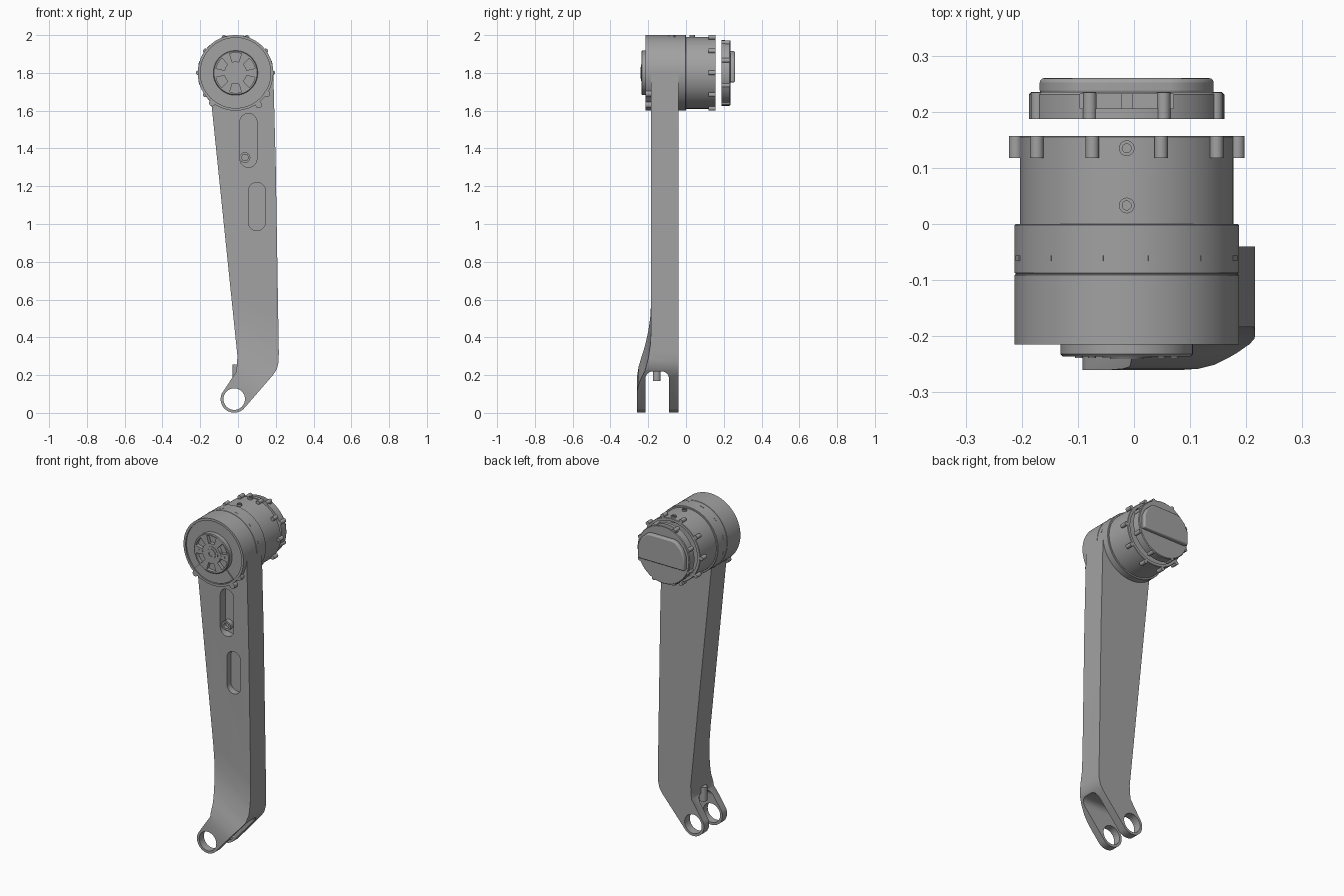
import bpy, bmesh
from math import sin, cos, pi, radians
from mathutils import Vector

cube = bpy.data.objects.get("Cube")
if cube:
    bpy.data.objects.remove(cube, do_unlink=True)

grey = bpy.data.materials.new("machined grey")
grey.use_nodes = True
grey.diffuse_color = (0.36, 0.36, 0.36, 1)
grey.node_tree.nodes["Principled BSDF"].inputs["Base Color"].default_value = (0.36, 0.36, 0.36, 1)

AX, AZ = -0.013, 1.8     # motor axis
PX, PZ = -0.02, 0.073    # fork pivot axis


def finish(name, bm):
    bmesh.ops.recalc_face_normals(bm, faces=bm.faces)
    me = bpy.data.meshes.new(name)
    bm.to_mesh(me)
    bm.free()
    me.materials.append(grey)
    ob = bpy.data.objects.new(name, me)
    bpy.context.collection.objects.link(ob)
    return ob


def extrude(name, base, step):
    """Closed outline of 3D points swept along a vector."""
    bm = bmesh.new()
    face = bm.faces.new([bm.verts.new(p) for p in base])
    new = bmesh.ops.extrude_face_region(bm, geom=[face])["geom"]
    moved = [v for v in new if isinstance(v, bmesh.types.BMVert)]
    bmesh.ops.translate(bm, verts=moved, vec=step)
    return finish(name, bm)


def plate(name, pts, y0, y1):
    """Outline in x, z extruded along y."""
    return extrude(name, [(x, y0, z) for x, z in pts], (0, y1 - y0, 0))


def arc(cx, cz, r, a0, a1, n=16):
    angles = [radians(a0 + (a1 - a0) * i / n) for i in range(n + 1)]
    return [(cx + r * cos(a), cz + r * sin(a)) for a in angles]


def circle(cx, cz, r, n=32):
    return arc(cx, cz, r, 0, 360, n)[:-1]


def sector(r0, r1, a0, a1):
    return arc(AX, AZ, r1, a0, a1) + arc(AX, AZ, r0, a1, a0)


def obround(cx, z0, z1, r):
    return arc(cx, z1 - r, r, 0, 180) + arc(cx, z0 + r, r, 180, 360)


def lathe(name, profile, segs=96):
    """Outline of (radius, y) turned about the motor axis."""
    bm = bmesh.new()
    verts = [bm.verts.new((AX + r, y, AZ)) for r, y in profile]
    edges = [bm.edges.new(p) for p in zip(verts, verts[1:])]
    bmesh.ops.spin(bm, geom=verts + edges, cent=(AX, 0, AZ), axis=(0, 1, 0),
                   angle=2 * pi, steps=segs)
    bmesh.ops.remove_doubles(bm, verts=bm.verts, dist=1e-5)
    return finish(name, bm)


def boolean(ob, cutter, operation="DIFFERENCE"):
    mod = ob.modifiers.new("cut", "BOOLEAN")
    mod.object, mod.operation, mod.solver = cutter, operation, "EXACT"
    bpy.context.view_layer.objects.active = ob
    bpy.ops.object.modifier_apply(modifier=mod.name)
    bpy.data.objects.remove(cutter, do_unlink=True)


def bevel(ob, width, angle=30):
    mod = ob.modifiers.new("bevel", "BEVEL")
    mod.width, mod.segments, mod.angle_limit = width, 3, radians(angle)


# Leg: front outline intersected with a flared side outline
front = [(-0.142, 1.65), (-0.1, 1.76), (0.187, 1.8), (0.2, 1.3), (0.216, 0.32),
         (0.215, 0.27), (0.205, 0.23), (0.185, 0.2)]
front += arc(PX, PZ, 0.072, -45, -205, 32) + [(-0.008, 0.22), (-0.003, 0.3)]
leg = plate("leg", front, -0.4, 0.1)
side = [(-0.04, -0.4), (-0.04, 2.4), (-0.184, 2.4), (-0.184, 0.6), (-0.188, 0.5),
        (-0.2, 0.42), (-0.217, 0.35), (-0.237, 0.29), (-0.251, 0.24),
        (-0.258, 0.19), (-0.26, 0.14), (-0.26, -0.4)]
TILT = 0.62
flare = extrude("flare", [(-0.3, y, z + 0.3 * TILT) for y, z in side], (0.6, 0, -0.6 * TILT))
boolean(leg, flare, "INTERSECT")

# Fork slot, pivot holes and face pockets
slot = [(-0.215, -0.1)] + arc(-0.175, 0.18, 0.04, 180, 90, 8)
slot += arc(-0.13, 0.18, 0.04, 90, 0, 8) + [(-0.09, -0.1)]
boolean(leg, extrude("slot", [(-0.4, y, z) for y, z in slot], (0.8, 0, 0)))
boolean(leg, plate("pivot", circle(PX, PZ, 0.057, 48), -0.4, 0.1))
boolean(leg, plate("pocket", obround(0.055, 1.3, 1.585, 0.045), -0.3, -0.135))
boolean(leg, plate("pocket", obround(0.1, 0.965, 1.22, 0.045), -0.3, -0.145))

# Cable ring in the upper pocket, stop peg in the fork
ring = plate("cable_ring", circle(0.037, 1.352, 0.028), -0.165, -0.13)
boolean(ring, plate("bore", circle(0.037, 1.352, 0.017), -0.2, -0.145))
extrude("stop_peg", [(x, y, 0.17) for x, y in circle(-0.008, -0.155, 0.021)], (0, 0, 0.085))

# Front drum with rim, recessed face and raised hub disc
drum = lathe("front_drum", [
    (0, -0.236), (0.114, -0.236), (0.118, -0.232), (0.118, -0.206), (0.186, -0.206),
    (0.186, -0.215), (0.2, -0.215), (0.2, -0.091), (0.198, -0.09), (0.198, -0.088),
    (0.2, -0.087), (0.2, -0.002), (0.198, 0), (0, 0)])
for k in range(6):
    mid = 30 + 60 * k
    boolean(drum, plate("pocket", sector(0.06, 0.106, mid - 17, mid + 17), -0.3, -0.214))
plate("lower_face_segment", sector(0.117, 0.182, -135, -45), -0.213, -0.2)
lathe("hub", [(0, -0.232), (0.014, -0.232), (0.014, -0.241), (0.03, -0.241),
              (0.03, -0.238), (0.044, -0.238), (0.044, -0.23)], 48)
for side_sign in (-1, 1):
    for d in (0.062, 0.085):
        plate("spoke_screw", circle(AX + side_sign * d, AZ, 0.007, 16), -0.239, -0.23)
for x, z in ((0.153, 1.69), (0.11, 1.63), (-0.136, 1.64)):
    plate("drum_boss", circle(x, z, 0.017, 20), -0.214, -0.183)

# Seam tabs around the drum
for k in range(12):
    plate("seam_tab", sector(0.195, 0.2015, 30 * k + 12, 30 * k + 19), -0.066, -0.056)

# Rear housing, open at the back, with flange lugs
lathe("rear_housing", [(0, -0.01), (0.19, -0.01), (0.19, 0.155), (0.188, 0.157),
                       (0.172, 0.157), (0.172, 0.11), (0.06, 0.11), (0.06, 0.13),
                       (0, 0.13)])
for k in range(10):
    a = radians(36 * k)
    plate("flange_lug", circle(AX + 0.198 * cos(a), AZ + 0.198 * sin(a), 0.012, 20),
          0.118, 0.157)

# Screws on top of the rear housing
for y in (0.033, 0.135):
    screw = extrude("top_screw", [(x, yy, 1.96) for x, yy in circle(AX, y, 0.014, 20)],
                    (0, 0, 0.04))
    bore = extrude("bore", [(x, yy, 1.994) for x, yy in circle(AX, y, 0.008, 20)],
                   (0, 0, 0.05))
    boolean(screw, bore)

# Rear cap with connector window and rim lugs
cap = lathe("rear_cap", [(0, 0.187), (0.174, 0.187), (0.174, 0.231), (0.17, 0.235), (0, 0.235)])
window = [(AX + x, AZ + z) for x, z in ((-0.083, 0.135), (0.083, 0.135), (0.083, 0.2), (-0.083, 0.2))]
boolean(cap, plate("window", window, 0.206, 0.232))
plate("connector_tab", [(AX + x, AZ + z) for x, z in
                        ((-0.01, 0.12), (0.01, 0.12), (0.01, 0.15), (-0.01, 0.15))], 0.2, 0.234)
for k in range(8):
    a = radians(45 * k + 22.5)
    plate("cap_lug", circle(AX + 0.172 * cos(a), AZ + 0.172 * sin(a), 0.012, 20), 0.187, 0.234)

# Raised cover on the cap
half = [(0.155, -0.05), (0.155, 0.03), (0.135, 0.075), (0.1, 0.108), (0.075, 0.115)]
outline = half + [(-x, z) for x, z in reversed(half)]
cover = plate("cap_cover", [(AX + x, AZ + z) for x, z in outline], 0.23, 0.26)
bevel(cover, 0.008, 50)

# Smooth shading with crisp edges
bpy.ops.object.select_all(action="DESELECT")
for ob in bpy.context.collection.objects:
    if ob.type == "MESH" and grey.name in ob.data.materials:
        ob.select_set(True)
        bpy.context.view_layer.objects.active = ob
bpy.ops.object.shade_smooth_by_angle(angle=radians(30))
